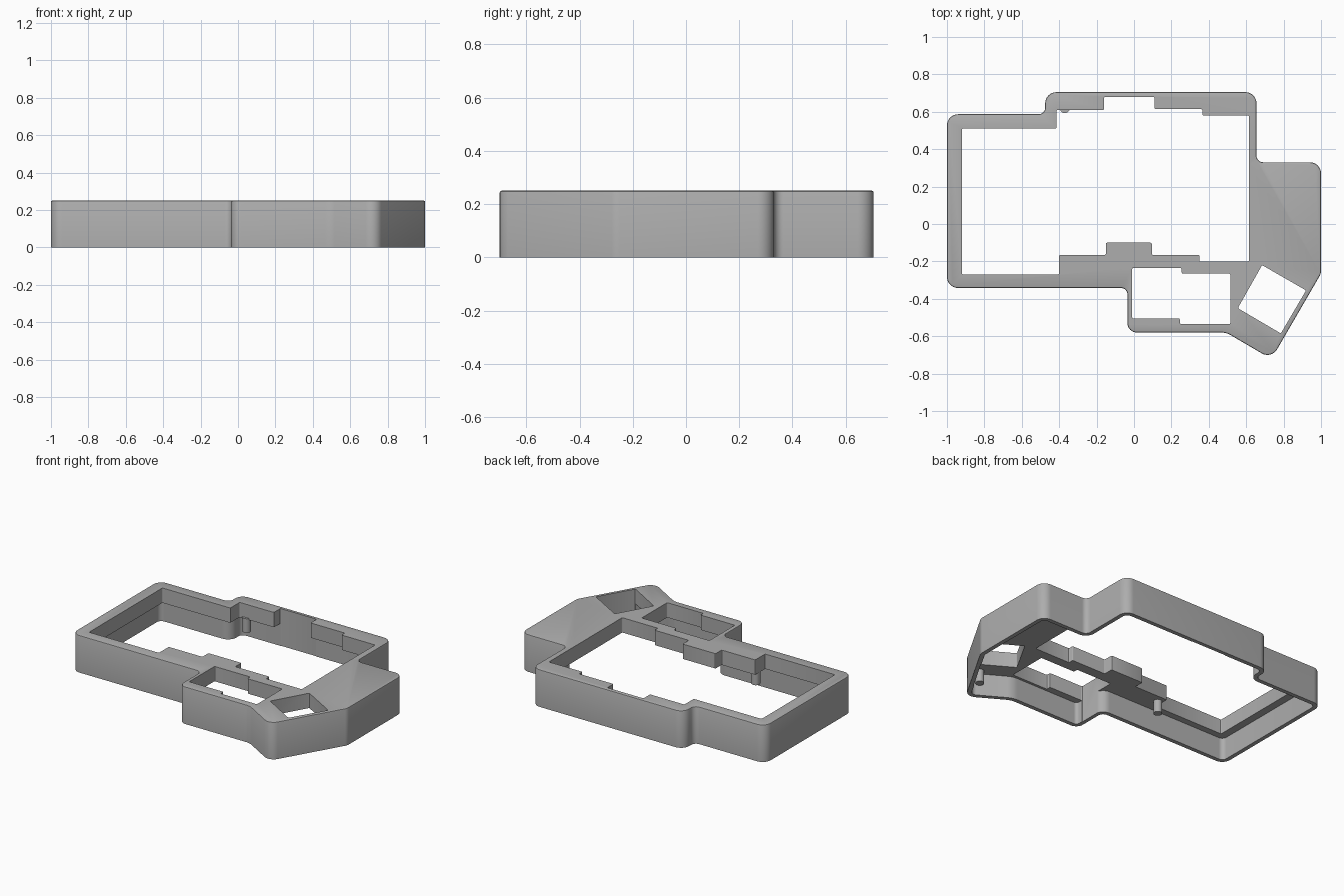
import bpy, bmesh, math
from mathutils import Vector

HEIGHT, CEILING, WALL = 0.25, 0.15, 0.028

cube = bpy.data.objects.get("Cube")
if cube:
    bpy.data.objects.remove(cube, do_unlink=True)

grey = bpy.data.materials.new("plain grey")
grey.use_nodes = True
grey.diffuse_color = (0.42, 0.42, 0.42, 1)
grey.node_tree.nodes["Principled BSDF"].inputs["Base Color"].default_value = (0.42, 0.42, 0.42, 1)


def cross(a, b):
    return a.x * b.y - a.y * b.x


def fillet(points, radii, offset=0.0, steps=8):
    """Inset a clockwise outline, then round each corner."""
    pts = [Vector(p) for p in points]
    n = len(pts)
    dirs = [(pts[(i + 1) % n] - pts[i]).normalized() for i in range(n)]
    corners = []
    for i in range(n):
        a, b = dirs[i - 1], dirs[i]
        na, nb = Vector((a.y, -a.x)), Vector((b.y, -b.x))
        corners.append(pts[i] + (na + nb) * (offset / (1 + na.dot(nb))))
    out = []
    for i, p in enumerate(corners):
        a, b = dirs[i - 1], dirs[i]
        turn = math.atan2(cross(a, b), a.dot(b))
        side = 1 if turn > 0 else -1
        r = max(radii[i] + side * offset, 0.004)
        start = p - a * r * math.tan(abs(turn) / 2)
        normal = Vector((-a.y, a.x)) * side
        centre = start + normal * r
        for k in range(steps + 1):
            t = turn * k / steps
            v = -normal * r
            out.append(centre + Vector((v.x * math.cos(t) - v.y * math.sin(t),
                                        v.x * math.sin(t) + v.y * math.cos(t))))
    return out


def prism(name, outline, z0, z1, bevel=0.0):
    bm = bmesh.new()
    face = bm.faces.new([bm.verts.new((p.x, p.y, z0)) for p in outline])
    ext = bmesh.ops.extrude_face_region(bm, geom=[face])
    top = [g for g in ext["geom"] if isinstance(g, bmesh.types.BMVert)]
    bmesh.ops.translate(bm, verts=top, vec=(0, 0, z1 - z0))
    bmesh.ops.recalc_face_normals(bm, faces=bm.faces)
    if bevel:
        rim = [e for e in bm.edges if all(v.co.z > z1 - 1e-5 for v in e.verts)]
        bmesh.ops.bevel(bm, geom=rim, offset=bevel, segments=2, profile=0.5, affect='EDGES')
    mesh = bpy.data.meshes.new(name)
    bm.to_mesh(mesh)
    bm.free()
    mesh.materials.append(grey)
    obj = bpy.data.objects.new(name, mesh)
    bpy.context.collection.objects.link(obj)
    return obj


def activate(obj):
    bpy.ops.object.select_all(action='DESELECT')
    obj.select_set(True)
    bpy.context.view_layer.objects.active = obj


def cut(obj, cutter):
    mod = obj.modifiers.new("cut", 'BOOLEAN')
    mod.operation, mod.solver, mod.object = 'DIFFERENCE', 'EXACT', cutter
    activate(obj)
    bpy.ops.object.modifier_apply(modifier=mod.name)
    bpy.data.objects.remove(cutter, do_unlink=True)


# Outer silhouette, clockwise, with the radius of every corner
outer = [(-1, .587), (-.475, .587), (-.475, .705), (.655, .705), (.655, .33), (1, .33),
         (1, -.265), (.735, -.722), (.493, -.58), (-.035, -.58), (-.035, -.342), (-1, -.342)]
radii = [.06, .035, .06, .06, .035, .06, .06, .06, .1, .05, .035, .06]

# Openings through the top plate
main_opening = [(-.92, .51), (-.415, .51), (-.415, .61), (-.16, .61), (-.16, .68), (.11, .68),
                (.11, .615), (.365, .615), (.365, .58), (.615, .58), (.615, -.2), (.35, -.2),
                (.35, -.165), (.095, -.165), (.095, -.1), (-.15, -.1), (-.15, -.165),
                (-.4, -.165), (-.4, -.27), (-.92, -.27)]
thumb_opening = [(-.01, -.235), (.255, -.235), (.255, -.265), (.515, -.265),
                 (.515, -.535), (.245, -.535), (.245, -.505), (-.01, -.505)]
angled_opening = [(.685, -.22), (.92, -.355), (.785, -.585), (.555, -.45)]

# Shell hollowed from below, then pierced
case = prism("case_shell", fillet(outer, radii), 0, HEIGHT, 0.007)
cut(case, prism("pocket_cutter", fillet(outer, radii, WALL), -0.1, CEILING))
for hole in (main_opening, thumb_opening, angled_opening):
    cut(case, prism("opening_cutter", fillet(hole, [0.007] * len(hole), steps=3), -0.1, 0.4))
activate(case)
bpy.ops.object.shade_smooth_by_angle(angle=math.radians(30))

# Mounting pegs hanging under the top plate
for label, x, y in (("back", -.37, .62), ("front", -.37, -.215), ("thumb", .70, -.63)):
    ring = [Vector((x + .027 * math.cos(k * math.tau / 24), y + .027 * math.sin(k * math.tau / 24)))
            for k in range(24)]
    peg = prism(label + "_mounting_peg", ring, 0.065, CEILING + 0.01)
    activate(peg)
    bpy.ops.object.shade_smooth_by_angle(angle=math.radians(30))
